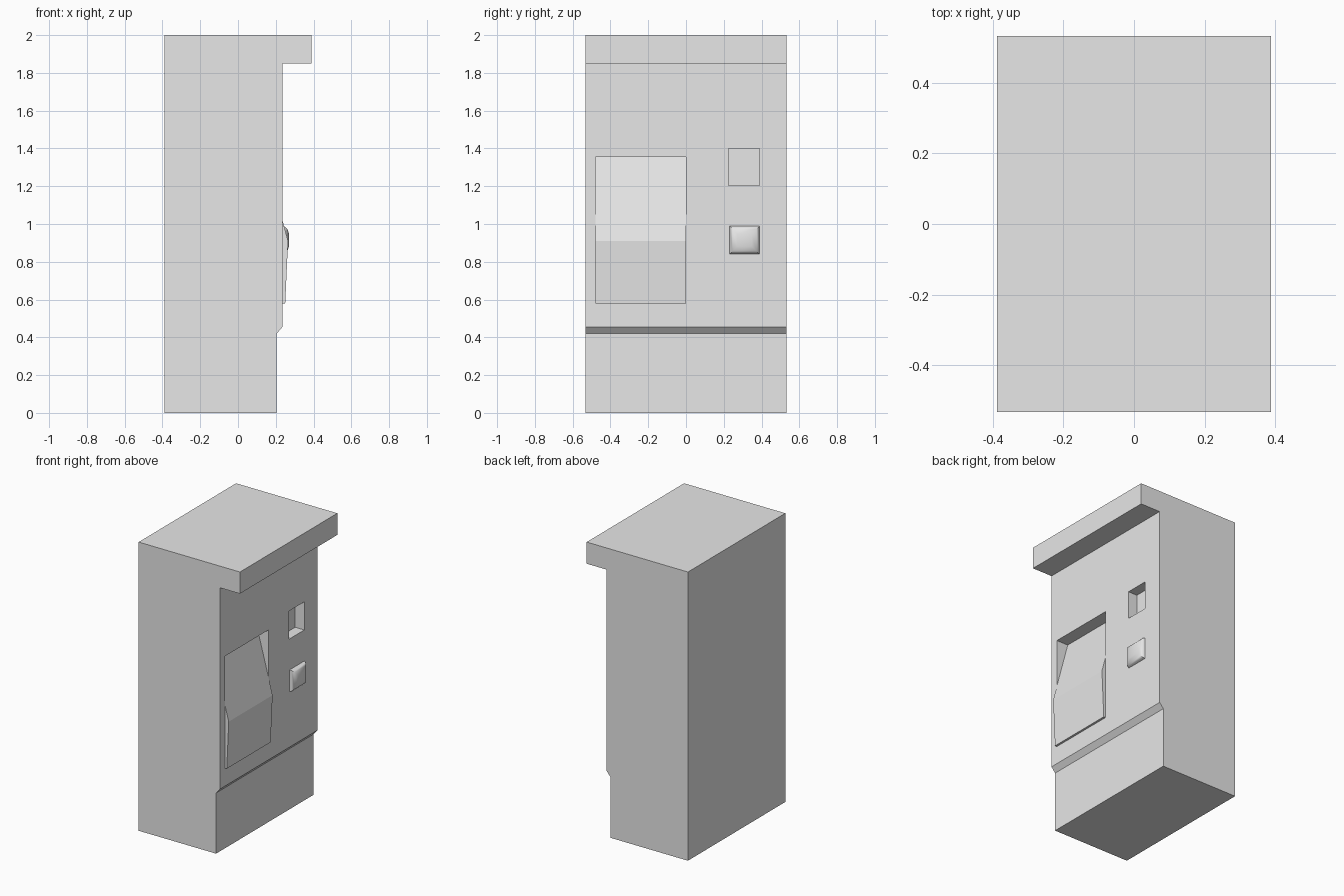
import bpy
import bmesh

if "Cube" in bpy.data.objects:
    bpy.data.objects.remove(bpy.data.objects["Cube"], do_unlink=True)

# Single flat grey
grey = bpy.data.materials.new("light grey")
grey.use_nodes = True
grey.diffuse_color = (0.8, 0.8, 0.8, 1)
grey.node_tree.nodes["Principled BSDF"].inputs["Base Color"].default_value = (0.8, 0.8, 0.8, 1)


def finish(bm, name):
    bmesh.ops.recalc_face_normals(bm, faces=bm.faces)
    mesh = bpy.data.meshes.new(name)
    bm.to_mesh(mesh)
    bm.free()
    mesh.materials.append(grey)
    obj = bpy.data.objects.new(name, mesh)
    bpy.context.collection.objects.link(obj)
    return obj


def prism(name, profile, y0, y1):
    """Extrude an (x, z) profile from y0 to y1."""
    bm = bmesh.new()
    face = bm.faces.new([bm.verts.new((x, y0, z)) for x, z in profile])
    ext = bmesh.ops.extrude_face_region(bm, geom=[face])
    moved = [g for g in ext["geom"] if isinstance(g, bmesh.types.BMVert)]
    bmesh.ops.translate(bm, verts=moved, vec=(0, y1 - y0, 0))
    return finish(bm, name)


def activate(obj):
    bpy.ops.object.select_all(action="DESELECT")
    obj.select_set(True)
    bpy.context.view_layer.objects.active = obj


def carve(target, cutter):
    mod = target.modifiers.new("carve", "BOOLEAN")
    mod.operation = "DIFFERENCE"
    mod.solver = "EXACT"
    mod.object = cutter
    activate(target)
    bpy.ops.object.modifier_apply(modifier=mod.name)
    bpy.data.objects.remove(cutter, do_unlink=True)


FACE = 0.235                      # x of the main front panel
PEAK = (0.265, 0.91)              # ridge of the tilted panel
INNER = (0.145, 1.355)            # deepest top edge of the tilted panel
t = (PEAK[0] - FACE) / (PEAK[0] - INNER[0])
CROSS = (FACE, PEAK[1] + t * (INNER[1] - PEAK[1]))
HALF = 0.533

# Cabinet with stepped base and overhanging canopy
cabinet = prism("cabinet", [
    (-0.388, 0), (0.205, 0), (0.205, 0.42), (FACE, 0.455),
    (FACE, 1.85), (0.388, 1.85), (0.388, 2), (-0.388, 2)], -HALF, HALF)

# Sloping pocket behind the tilted panel, and the small square slot
carve(cabinet, prism("pocket_cutter", [PEAK, INNER, (0.3, INNER[1])], -0.48, 0))
carve(cabinet, prism("slot_cutter", [
    (0.165, 1.205), (0.3, 1.205), (0.3, 1.40), (0.165, 1.40)], 0.225, 0.39))

# Raised lower half of the tilted panel
prism("tilted_panel", [(FACE, 0.58), (0.25, 0.58), PEAK, CROSS], -0.48, 0)

# Pillow-shaped button: shrinking rectangular rings rising from the face
bm = bmesh.new()
rings = []
for inset, x in [(0, FACE), (0.004, 0.248), (0.016, 0.261), (0.042, 0.27)]:
    ya, yb, za, zb = 0.23 + inset, 0.39 - inset, 0.84 + inset, 0.99 - inset
    rings.append([bm.verts.new((x, y, z))
                  for y, z in [(ya, za), (yb, za), (yb, zb), (ya, zb)]])
for low, high in zip(rings, rings[1:]):
    for i in range(4):
        j = (i + 1) % 4
        bm.faces.new((low[i], low[j], high[j], high[i]))
bm.faces.new(rings[-1])
bm.faces.new(rings[0][::-1])
button = finish(bm, "button")
activate(button)
bpy.ops.object.shade_smooth_by_angle(angle=0.9)
